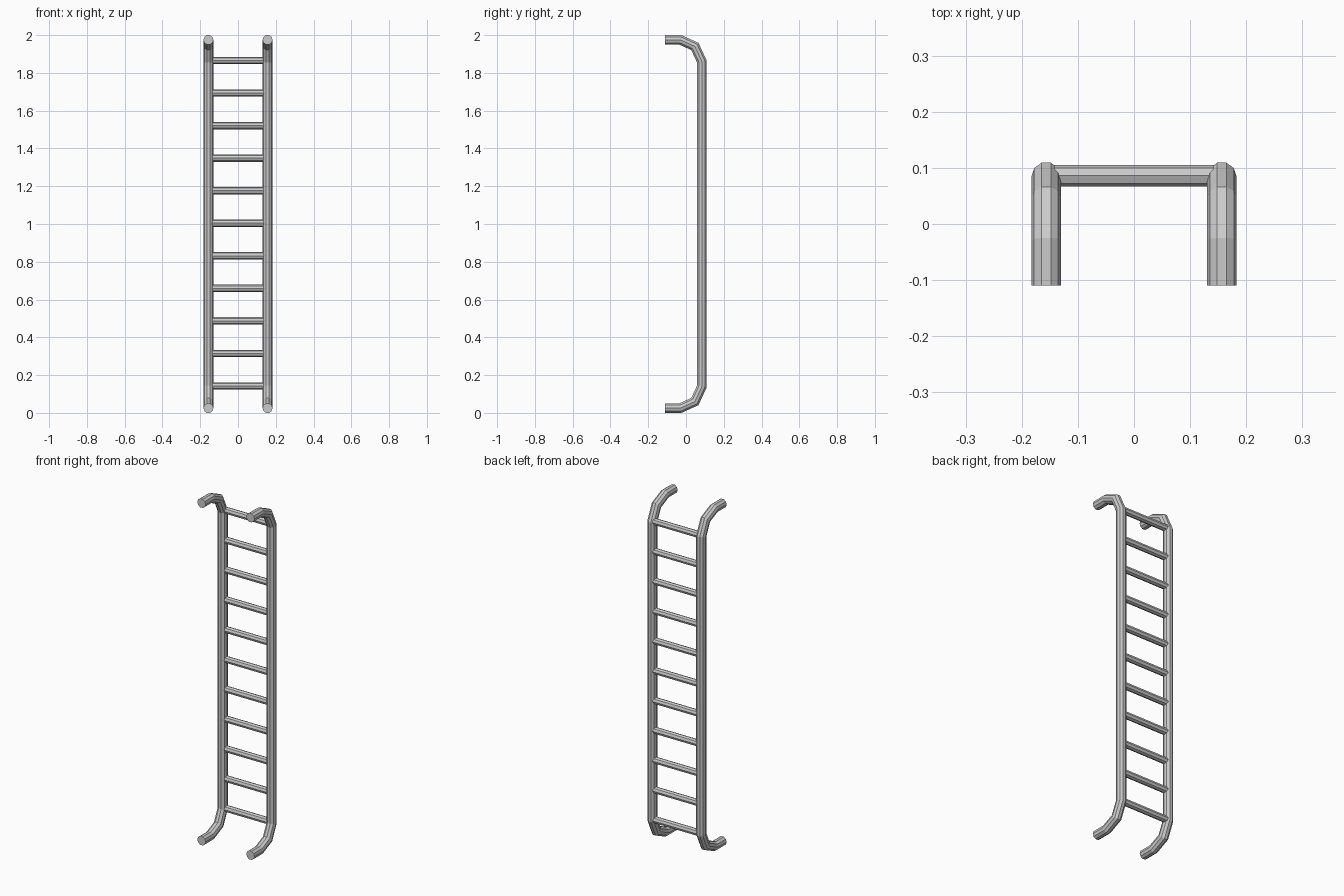
import bpy, bmesh, math
from mathutils import Vector

if "Cube" in bpy.data.objects:
    bpy.data.objects.remove(bpy.data.objects["Cube"])

RAIL_X, RAIL_R, RAIL_SIDES = 0.1565, 0.0265, 10
RUNG_R, RUNG_SIDES, RUNG_COUNT = 0.019, 8, 11


def tube(name, path, side, radius, sides):
    """Capped, mitred tube along a planar path; side is normal to the path plane."""
    bm = bmesh.new()
    rings = []
    for i, p in enumerate(path):
        a = (p - path[max(i - 1, 0)]).normalized()
        b = (path[min(i + 1, len(path) - 1)] - p).normalized()
        tangent = (a + b).normalized()
        stretch = 1 / tangent.dot(a if i else b)
        across = tangent.cross(side) * stretch
        rings.append([bm.verts.new(p + radius * (side * math.cos(t) + across * math.sin(t)))
                      for t in (2 * math.pi * k / sides for k in range(sides))])
    for r, s in zip(rings, rings[1:]):
        for k in range(sides):
            n = (k + 1) % sides
            bm.faces.new((r[k], r[n], s[n], s[k]))
    bm.faces.new(rings[0])
    bm.faces.new(rings[-1])
    bmesh.ops.recalc_face_normals(bm, faces=bm.faces)
    mesh = bpy.data.meshes.new(name)
    bm.to_mesh(mesh)
    bm.free()
    obj = bpy.data.objects.new(name, mesh)
    bpy.context.collection.objects.link(obj)


# Side rails: upper hook, mirrored about mid height for the lower hook
hook = [(-0.11, 1.9748), (-0.03, 1.9748), (0.047, 1.94), (0.084, 1.86)]
profile = hook + [(y, 2 - z) for y, z in reversed(hook)]
for label, sx in (("left", -1), ("right", 1)):
    tube(label + "_rail", [Vector((sx * RAIL_X, y, z)) for y, z in profile],
         Vector((1, 0, 0)), RAIL_R, RAIL_SIDES)

# Rungs, evenly spaced along the straight part of the rails
for i in range(RUNG_COUNT):
    z = 0.143 + i * (1.865 - 0.143) / (RUNG_COUNT - 1)
    tube(f"rung_{i + 1}", [Vector((-0.142, 0.086, z)), Vector((0.142, 0.086, z))],
         Vector((0, 0, 1)), RUNG_R, RUNG_SIDES)
